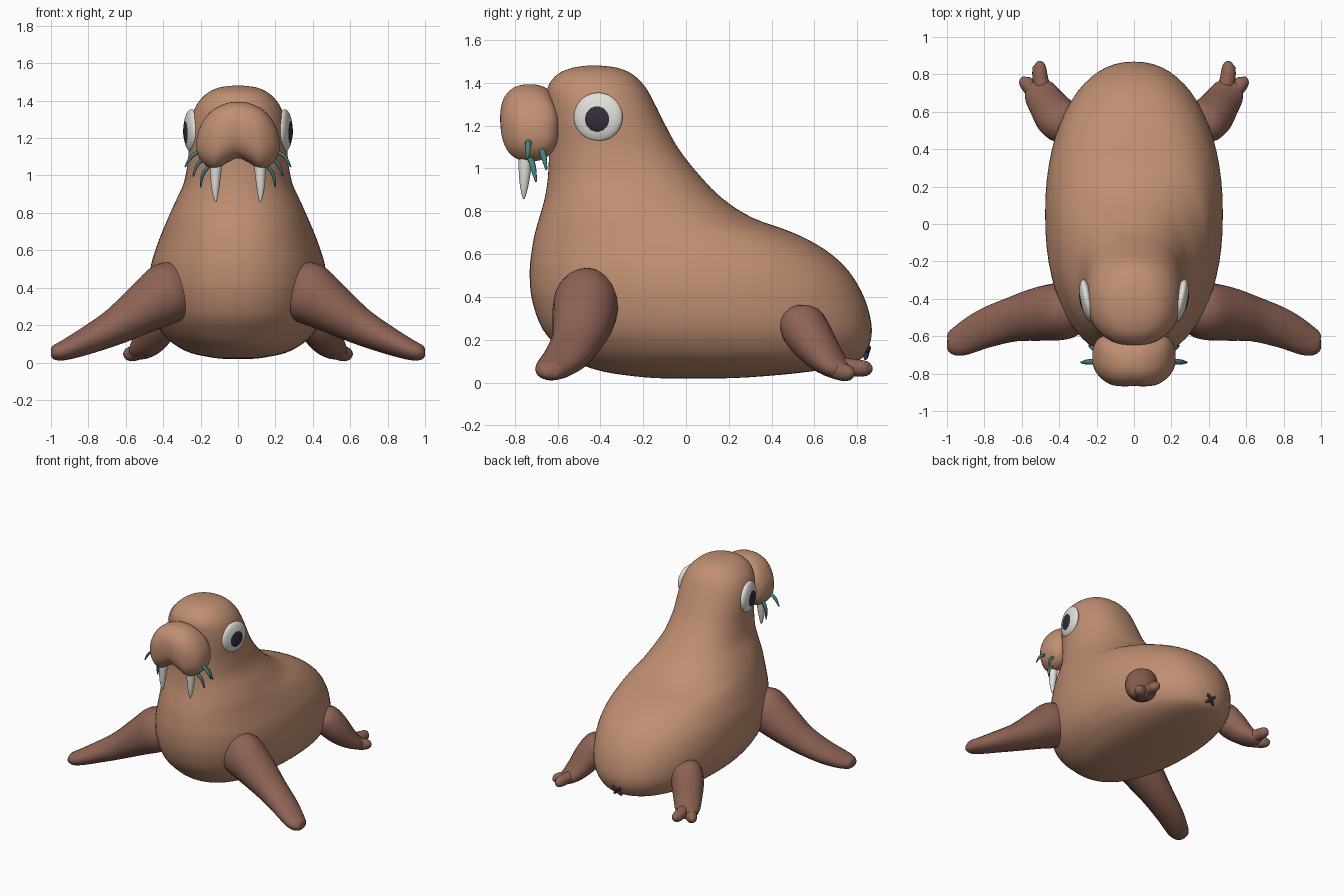
import bpy, bmesh, math
from mathutils import Vector, Matrix

if "Cube" in bpy.data.objects:
    bpy.data.objects.remove(bpy.data.objects["Cube"])


def material(name, rgb):
    m = bpy.data.materials.new(name)
    m.diffuse_color = (*rgb, 1)
    m.use_nodes = True
    m.node_tree.nodes["Principled BSDF"].inputs["Base Color"].default_value = m.diffuse_color
    return m


TAN = material("tan skin", (0.53, 0.275, 0.17))
BROWN = material("brown flipper", (0.27, 0.125, 0.09))
WHITE = material("ivory", (0.75, 0.74, 0.69))
DARK = material("dark violet", (0.035, 0.025, 0.045))
TEAL = material("teal whisker", (0.06, 0.21, 0.20))


def smooth_rows(rows, steps):
    """Catmull-Rom interpolation of rows of numbers."""
    out = []
    for i in range(len(rows) - 1):
        p0, p1 = rows[max(i - 1, 0)], rows[i]
        p2, p3 = rows[i + 1], rows[min(i + 2, len(rows) - 1)]
        for k in range(steps):
            t = k / steps
            out.append([0.5 * (2 * b + (c - a) * t + (2 * a - 5 * b + 4 * c - d) * t * t
                               + (3 * b - a - 3 * c + d) * t ** 3)
                        for a, b, c, d in zip(p0, p1, p2, p3)])
    out.append(list(rows[-1]))
    return out


def skin(name, rings, mat):
    """Closed smooth surface through rings of points."""
    bm = bmesh.new()
    vs = [[bm.verts.new(p) for p in r] for r in rings]
    n = len(vs[0])
    for a, b in zip(vs, vs[1:]):
        for i in range(n):
            bm.faces.new((a[i], a[(i + 1) % n], b[(i + 1) % n], b[i]))
    bm.faces.new(vs[0])
    bm.faces.new(vs[-1])
    return finish(name, bm, mat)


def finish(name, bm, mat):
    bmesh.ops.recalc_face_normals(bm, faces=bm.faces)
    for f in bm.faces:
        f.smooth = True
    me = bpy.data.meshes.new(name)
    bm.to_mesh(me)
    bm.free()
    me.materials.append(mat)
    ob = bpy.data.objects.new(name, me)
    bpy.context.collection.objects.link(ob)
    return ob


def loft(name, rows, place, mat, power, n=48):
    """Rows are (position, a_min, a_max, b_min, b_max) along one axis."""
    def se(v):
        return math.copysign(abs(v) ** (2 / power), v)
    rings = []
    for t, a0, a1, b0, b1 in smooth_rows(rows, 4):
        rings.append([place(t, (a0 + a1) / 2 + (a1 - a0) / 2 * se(math.cos(u)),
                            (b0 + b1) / 2 + (b1 - b0) / 2 * se(math.sin(u)))
                      for u in (2 * math.pi * i / n for i in range(n))])
    return skin(name, rings, mat)


def tube(name, rows, mat, side=1, wide=(0, 1, 0), n=20, steps=4):
    """Rows are (x, y, z, half_width, half_thickness); side mirrors in x."""
    rows = smooth_rows(rows, steps)
    pts = [Vector(r[:3]) for r in rows]
    rings = []
    for i, r in enumerate(rows):
        d = (pts[min(i + 1, len(pts) - 1)] - pts[max(i - 1, 0)]).normalized()
        w = Vector(wide)
        w = (w - d * w.dot(d)).normalized()
        h = d.cross(w)
        ring = [pts[i] + w * r[3] * math.cos(u) + h * r[4] * math.sin(u)
                for u in (2 * math.pi * k / n for k in range(n))]
        rings.append([(p.x * side, p.y, p.z) for p in ring])
    return skin(name, rings, mat)


def ellipsoid(name, centre, size, turn, mat):
    bm = bmesh.new()
    m = Matrix.Translation(centre) @ Matrix.Rotation(turn, 4, 'Z') @ Matrix.Diagonal((*size, 1))
    bmesh.ops.create_uvsphere(bm, u_segments=32, v_segments=20, radius=1, matrix=m)
    return finish(name, bm, mat)


# Body and head: horizontal slices (z, front y, back y, half width)
slices = [(.018, -.05, .1, .05), (.025, -.2, .3, .13), (.05, -.38, .57, .25),
          (.09, -.5, .78, .33), (.15, -.58, .845, .40), (.25, -.67, .868, .455),
          (.39, -.72, .835, .475), (.52, -.73, .76, .465), (.62, -.72, .65, .435),
          (.70, -.705, .50, .405), (.77, -.685, .31, .375), (.86, -.66, .17, .335),
          (.96, -.645, .07, .29), (1.085, -.64, -.03, .267), (1.2, -.645, -.095, .262),
          (1.3, -.65, -.145, .25), (1.38, -.645, -.19, .22), (1.44, -.60, -.25, .165),
          (1.47, -.53, -.32, .10), (1.48, -.46, -.40, .03)]
loft("body", [(z, f, b, -w, w) for z, f, b, w in slices],
     lambda t, a, b: (b, a, t), TAN, 2.2, 64)

# Muzzle: slices across x (x, front y, back y, bottom z, top z)
half = [(.055, -.868, -.595, 1.07, 1.388), (.12, -.86, -.595, 1.033, 1.36),
        (.17, -.83, -.60, 1.052, 1.315), (.205, -.79, -.63, 1.09, 1.255),
        (.22, -.75, -.67, 1.13, 1.205), (.223, -.72, -.70, 1.16, 1.175)]
muzzle = [(-r[0], *r[1:]) for r in reversed(half)] + [(0, -.866, -.595, 1.092, 1.393)] + half
loft("muzzle", muzzle, lambda t, a, b: (t, a, b), TAN, 2.4)

for s, tag in ((1, "right"), (-1, "left")):
    # Front flippers
    tube("front_flipper_" + tag,
         [(.28, -.46, .42, .10, .12), (.36, -.465, .38, .15, .165), (.50, -.48, .29, .145, .135),
          (.65, -.51, .195, .12, .10), (.80, -.56, .12, .105, .075), (.92, -.62, .068, .085, .055),
          (.98, -.642, .052, .06, .04), (1.0, -.645, .05, .02, .015)], BROWN, s)
    # Hind flippers with toes
    tube("hind_flipper_" + tag,
         [(.34, .52, .33, .05, .05), (.37, .535, .29, .11, .10), (.42, .58, .21, .115, .105),
          (.47, .65, .12, .10, .08), (.51, .71, .068, .085, .052), (.535, .75, .055, .05, .035),
          (.545, .765, .055, .015, .01)], BROWN, s, (.8, -.6, 0))
    for k, (x, y, z) in enumerate([(.508, .845, .065), (.585, .765, .045)]):
        tube(f"hind_toe_{k + 1}_{tag}",
             [(.47 + .03 * k, .68 - .02 * k, .075, .04, .045),
              ((.49 + .03 * k + x) / 2, (.69 + y) / 2, z + .005, .042, .042),
              (x, y, z, .034, .034), (x + .01, y + .022, z, .008, .008)],
             BROWN, s, (.8, -.6, 0))
    # Eyes
    ellipsoid("eye_" + tag, (s * .25, -.41, 1.24), (.036, .116, .114), -s * .2, WHITE)
    ellipsoid("pupil_" + tag, (s * .262, -.412, 1.235), (.028, .078, .079), -s * .2, DARK)
    # Tusks
    tube("tusk_" + tag, [(.118, -.75, 1.10, .034, .034), (.119, -.751, 1.03, .032, .031),
                         (.121, -.755, .94, .023, .022), (.12, -.757, .88, .011, .011),
                         (.118, -.757, .858, .003, .003)], WHITE, s)
    # Whiskers
    for k, (a, b) in enumerate([((.185, -.735, 1.14), (.283, -.74, 1.045)),
                                ((.16, -.68, 1.11), (.24, -.652, .995)),
                                ((.145, -.73, 1.06), (.20, -.70, .938))]):
        mid = (Vector(a) + Vector(b)) / 2 + Vector((.014, 0, .01))
        tube(f"whisker_{k + 1}_{tag}", [(*a, .014, .01), (*mid, .014, .01), (*b, .005, .004)],
             TEAL, s, n=10)

    # Stroke of the small cross at the rear
    c, d = Vector((0, .846, .14)), Vector((.035, .010, .032))
    tube("rear_cross_" + tag, [(*(c - d), .004, .004), (*(c - d * .7), .011, .011),
                               (*c, .011, .011), (*(c + d * .7), .011, .011),
                               (*(c + d), .004, .004)], DARK, s, n=10)
